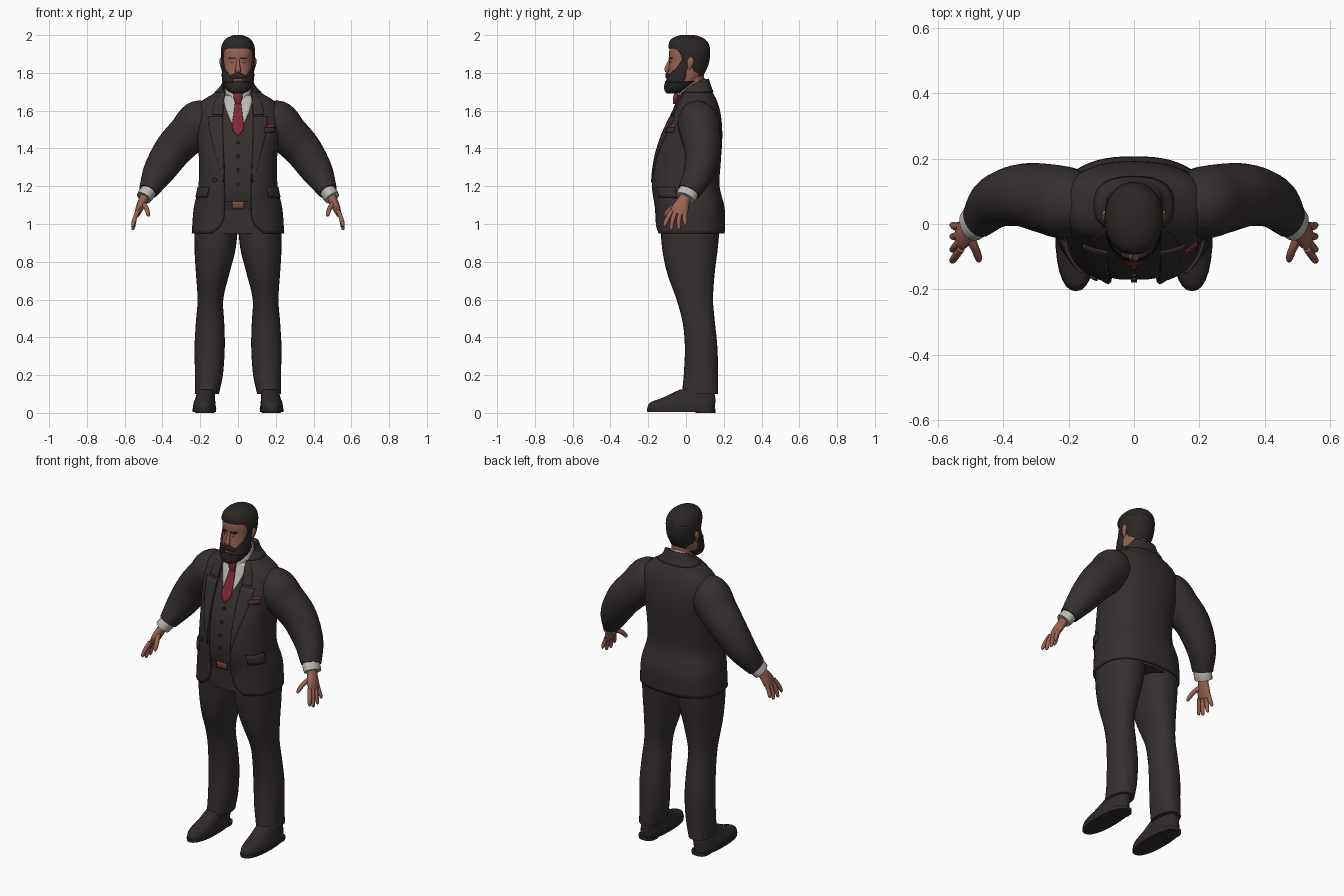
import bpy, bmesh, math
from mathutils import Vector


def material(name, rgb):
    m = bpy.data.materials.new(name)
    m.diffuse_color = (*rgb, 1)
    return m


SUIT = material("dark suit", (0.036, 0.028, 0.029))
SHOE = material("shoe leather", (0.030, 0.024, 0.024))
HAIR = material("hair", (0.024, 0.019, 0.019))
SKIN = material("skin", (0.32, 0.125, 0.085))
LIP = material("lips", (0.24, 0.08, 0.065))
SHIRT = material("shirt", (0.50, 0.49, 0.46))
TIE = material("red tie", (0.21, 0.02, 0.035))
BROWN = material("belt buckle", (0.20, 0.075, 0.05))
EYE = material("eye white", (0.45, 0.42, 0.40))


def at(rows, k):
    """Smooth interpolation of a table whose first column is the key."""
    i = 0
    while i < len(rows) - 2 and k > rows[i + 1][0]:
        i += 1
    a, b = rows[i], rows[i + 1]
    p, q = rows[max(i - 1, 0)], rows[min(i + 2, len(rows) - 1)]
    h = b[0] - a[0]
    s = min(max((k - a[0]) / h, 0), 1)
    out = []
    for j in range(1, len(a)):
        ma, mb = (b[j] - p[j]) / (b[0] - p[0]) * h, (q[j] - a[j]) / (q[0] - a[0]) * h
        out.append((2*s**3 - 3*s*s + 1) * a[j] + (s**3 - 2*s*s + s) * ma
                   + (3*s*s - 2*s**3) * b[j] + (s**3 - s*s) * mb)
    return out


def build(name, rings, mat, closed, solid=0.0, mirror=False):
    """Skin a list of point rings; closed rings also get end caps."""
    bm = bmesh.new()
    vs = [[bm.verts.new(p) for p in r] for r in rings]
    n = len(vs[0])
    for a, b in zip(vs, vs[1:]):
        for i in range(n if closed else n - 1):
            j = (i + 1) % n
            bm.faces.new((a[i], a[j], b[j], b[i]))
    if closed:
        bm.faces.new(vs[0][::-1])
        bm.faces.new(vs[-1])
        bmesh.ops.recalc_face_normals(bm, faces=bm.faces[:])
    me = bpy.data.meshes.new(name)
    bm.to_mesh(me)
    bm.free()
    ob = bpy.data.objects.new(name, me)
    bpy.context.collection.objects.link(ob)
    me.materials.append(mat)
    if solid:
        m = ob.modifiers.new("thickness", "SOLIDIFY")
        m.thickness, m.offset = solid, -1
    if mirror:
        ob.modifiers.new("mirror", "MIRROR").use_mirror_merge = False
    return ob


def loft(name, prof, mat, z0, z1, n=12, arc=None, inset=0, tilt=0, cx=False,
         power=2.5, seg=36, solid=0.01, mirror=False):
    """Stack of rounded sections; rows are z, half width, front y, back y (, centre x)."""
    rings = []
    for r in range(n + 1):
        z = z0 + (z1 - z0) * r / n
        v = at(prof, z)
        rx, ry = max(v[0] - inset, .003), max((v[2] - v[1]) / 2 - inset, .003)
        cy, x0 = (v[1] + v[2]) / 2, v[3] if cx else 0
        a, b = arc(z) if arc else (0, 360)
        ring = []
        for i in range(seg if not arc else seg + 1):
            t = math.radians(a + (b - a) * i / seg)
            s, c = math.sin(t), math.cos(t)
            dy = -math.copysign(abs(c) ** (2 / power), c) * ry
            ring.append((x0 + math.copysign(abs(s) ** (2 / power), s) * rx, cy + dy, z + tilt * dy))
        rings.append(ring)
    return build(name, rings, mat, not arc, solid if arc else 0, mirror)


def plate(name, prof, mat, rows, off, power=2.5, n=14, mirror=False, solid=0.008):
    """Thin panel laid on the front of a body; rows are z, left x, right x."""
    rings = []
    for r in range(n + 1):
        z = rows[0][0] + (rows[-1][0] - rows[0][0]) * r / n
        xa, xb = at(rows, z)
        rx, yf, yb = at(prof, z)[:3]
        ring = []
        for i in range(9):
            x = xa + (xb - xa) * i / 8
            d = (1 - min(abs(x / rx), .97) ** power) ** (1 / power)
            ring.append((x, (yf + yb) / 2 - (yb - yf) / 2 * d - off, z))
        rings.append(ring)
    return build(name, rings, mat, False, solid, mirror)


def tube(name, pts, mat, n=10, seg=16, mirror=True):
    """Limb along a path; points are x, y, z, radius along y, radius across."""
    rows = [(i, *p) for i, p in enumerate(pts)]
    samples = [at(rows, (len(pts) - 1) * i / n) for i in range(n + 1)]
    rings = []
    for i, s in enumerate(samples):
        t = Vector(samples[min(i + 1, n)][:3]) - Vector(samples[max(i - 1, 0)][:3])
        t.normalize()
        u = (Vector((0, 1, 0)) - t * t.y).normalized()
        v = t.cross(u)
        rings.append([Vector(s[:3]) + u * math.cos(k * math.tau / seg) * s[3]
                      + v * math.sin(k * math.tau / seg) * s[4] for k in range(seg)])
    return build(name, rings, mat, True, 0, mirror)


def table(rows):
    return lambda z: tuple(at(rows, z))


# Torso: vest core, open jacket, collar and lapels
TORSO = [(.95, .245, -.165, .205), (1.08, .235, -.168, .205), (1.2, .21, -.185, .178),
         (1.34, .207, -.172, .185), (1.45, .217, -.14, .192), (1.53, .225, -.105, .19),
         (1.6, .222, -.07, .18), (1.65, .195, -.05, .165), (1.69, .13, -.03, .145),
         (1.73, .088, 0, .127), (1.768, .072, .03, .115)]
OPEN = [(.95, 30), (1.0, 16), (1.1, 13), (1.2, 15), (1.34, 16.5), (1.45, 17), (1.6, 16),
        (1.65, 19), (1.69, 30), (1.73, 60), (1.768, 110)]


def opening(z):
    a = at(OPEN, z)[0]
    return a, 360 - a


vest = loft("vest", TORSO, SUIT, 1.12, 1.685, 24, inset=.014)
vest.data.materials.append(SHIRT)
for f in vest.data.polygons:
    f.material_index = int(f.center.z > 1.645)
loft("jacket", TORSO, SUIT, .95, 1.768, 40, opening, seg=60)
loft("jacket_collar", TORSO, SUIT, 1.70, 1.768, 6, opening, inset=-.006, solid=.008)
plate("lapel", TORSO, SUIT, [(1.22, .076, .08), (1.35, .078, .115), (1.5, .08, .152), (1.57, .08, .158)],
      .006, mirror=True)
plate("upper_lapel", TORSO, SUIT, [(1.58, .08, .138), (1.64, .078, .125), (1.7, .068, .09)],
      .006, mirror=True)
loft("pocket_flap", TORSO, SUIT, 1.14, 1.195, 3, lambda z: (42, 78), inset=-.008, seg=10, mirror=True)
loft("breast_pocket", TORSO, SUIT, 1.485, 1.51, 2, lambda z: (33, 56), inset=-.006, seg=8)
loft("pocket_square", TORSO, TIE, 1.51, 1.525, 2, lambda z: (34, 55), inset=-.004, seg=8)
plate("shirt_front", TORSO, SHIRT, [(1.47, -.004, .004), (1.55, -.04, .04), (1.62, -.068, .068),
      (1.68, -.078, .078)], -.009)
plate("tie", TORSO, TIE, [(1.47, -.003, .003), (1.505, -.03, .03), (1.58, -.024, .024),
      (1.66, -.014, .014)], .001)
tube("tie_knot", [(0, -.046, 1.69, .012, .024), (0, -.055, 1.67, .014, .024),
     (0, -.058, 1.635, .01, .013)], TIE, 5, mirror=False)
COLLAR = [(1.675, .074, -.045, .108), (1.735, .064, -.036, .1)]
loft("shirt_collar", COLLAR, SHIRT, 1.675, 1.735, 4, tilt=.55, power=2)

# Buttons on vest and jacket
for i in range(4):
    z = 1.21 + i * .075
    plate("vest_button", TORSO, SHOE, [(z - .008, -.004, .004), (z, -.009, .009), (z + .008, -.004, .004)],
          -.006, n=6)
plate("jacket_button", TORSO, SHOE, [(1.222, -.128, -.122), (1.234, -.137, -.113), (1.246, -.128, -.122)],
      .008, n=6)

# Trousers, belt and buckle
loft("trouser_seat", TORSO, SUIT, .95, 1.15, 8, inset=.03)
loft("belt", TORSO, SHOE, 1.075, 1.115, 3, inset=.022)
plate("buckle", TORSO, BROWN, [(1.08, -.032, .032), (1.118, -.032, .032)], -.012, n=3)
LEG = [(.1, .064, -.022, .17, .165), (.2, .074, -.012, .17, .154), (.35, .08, -.006, .166, .15),
       (.48, .075, -.018, .153, .148), (.6, .068, -.05, .143, .146), (.74, .089, -.1, .152, .134),
       (.86, .108, -.125, .167, .122), (.97, .115, -.135, .178, .116)]
loft("trouser_leg", LEG, SUIT, .1, .97, 28, cx=True, power=2.2, seg=28, mirror=True)

# Shoes with sole and heel
UPPER = [(.012, .06, -.2, .15, .178), (.03, .061, -.203, .153, .178), (.055, .057, -.19, .155, .177),
         (.08, .052, -.125, .155, .173), (.125, .045, -.03, .145, .168)]
loft("shoe", UPPER, SHOE, .012, .125, 12, cx=True, power=2.3, seg=28, mirror=True)
SOLE = [(.006, .062, -.205, .157, .178), (.022, .063, -.206, .157, .178)]
loft("sole", SOLE, SHOE, .006, .022, 1, cx=True, power=2.3, seg=28, mirror=True)
HEEL = [(0, .05, .05, .155, .176), (.02, .052, .045, .157, .176)]
loft("heel", HEEL, SHOE, 0, .02, 1, cx=True, seg=20, mirror=True)

# Sleeves, shirt cuffs and hands
tube("sleeve", [(.13, .05, 1.575, .07, .075), (.2, .062, 1.545, .108, .113), (.265, .077, 1.475, .107, .108),
     (.345, .088, 1.39, .096, .1), (.422, .068, 1.273, .08, .083), (.476, .016, 1.172, .062, .051)],
     SUIT, 24, 24)
tube("shirt_cuff", [(.466, .026, 1.19, .05, .04), (.484, .008, 1.16, .055, .044),
     (.499, -.004, 1.138, .052, .041)], SHIRT, 4, 20)
tube("palm", [(.488, .002, 1.16, .03, .025), (.505, -.014, 1.12, .034, .024), (.521, -.03, 1.085, .045, .021),
     (.534, -.042, 1.05, .042, .014)], SKIN, 8)
for i, (tip, z) in enumerate([(-.112, .985), (-.078, .968), (-.038, .97), (-.003, .992)]):
    y = -.076 + i * .024
    tube("finger", [(.53, y, 1.07, .012, .012), (.546, (y + tip) / 2 - .004, 1.03, .0125, .012),
         (.555, tip, z + .012, .01, .01), (.556, tip, z, .004, .004)], SKIN, 8, 10)
tube("thumb", [(.507, -.035, 1.11, .018, .014), (.486, -.075, 1.085, .013, .013),
     (.476, -.104, 1.055, .012, .011), (.474, -.114, 1.042, .005, .005)], SKIN, 8, 10)

# Neck and head
NECK = [(1.63, .058, -.03, .09), (1.8, .06, -.035, .095)]
loft("neck", NECK, SKIN, 1.63, 1.8, 4, power=2)
HEAD = [(1.705, .045, -.09, .0), (1.74, .066, -.097, .05), (1.79, .077, -.094, .09),
        (1.86, .08, -.088, .112), (1.92, .081, -.088, .116), (1.96, .067, -.072, .1),
        (1.985, .04, -.04, .07)]
loft("head", HEAD, SKIN, 1.705, 1.985, 24, power=2.2)
tube("nose", [(0, -.082, 1.872, .008, .008), (0, -.095, 1.84, .011, .01), (0, -.102, 1.815, .012, .017),
     (0, -.094, 1.802, .006, .012)], SKIN, 8, mirror=False)
tube("ear", [(.08, .015, 1.818, .007, .006), (.087, .02, 1.84, .014, .008), (.09, .025, 1.865, .018, .008),
     (.088, .026, 1.882, .008, .005)], SKIN, 8)

# Face details
plate("eye", HEAD, EYE, [(1.853, .026, .036), (1.858, .021, .042), (1.863, .026, .036)], .002, 2.2, 4, True, .004)
plate("iris", HEAD, HAIR, [(1.853, .029, .034), (1.863, .029, .034)], .004, 2.2, 2, True, .004)
plate("eyebrow", HEAD, HAIR, [(1.873, .016, .045), (1.882, .014, .052)], .005, 2.2, 2, True)
plate("lips", HEAD, LIP, [(1.757, -.012, .012), (1.766, -.024, .024), (1.776, -.012, .012)], .007, 2.2, 6)
plate("moustache", HEAD, HAIR, [(1.772, -.046, .046), (1.785, -.04, .04), (1.8, -.018, .018)], .014, 2.2, 6, solid=.014)

# Hair and beard
HAIRCUT = [(1.78, .068, -.08, .088), (1.83, .083, -.09, .114), (1.87, .088, -.092, .125),
           (1.92, .09, -.092, .128), (1.95, .085, -.092, .122), (1.975, .07, -.082, .105),
           (1.99, .05, -.06, .08), (2.0, .022, -.03, .045)]
HAIRLINE = [(1.78, 118), (1.83, 100), (1.86, 78), (1.915, 62), (1.93, 45)]


def hairline(z):
    a = at(HAIRLINE, z)[0]
    return a, 360 - a


loft("hair_sides", HAIRCUT, HAIR, 1.78, 1.93, 14, hairline, power=2.2, solid=.012)
loft("hair_top", HAIRCUT, HAIR, 1.928, 2.0, 12, power=2.2)
BEARD = [(1.69, .028, -.1, -.03), (1.705, .055, -.113, .0), (1.735, .076, -.115, .04),
         (1.765, .085, -.108, .075), (1.81, .086, -.102, .1), (1.88, .087, -.094, .12)]
loft("beard", BEARD, HAIR, 1.69, 1.757, 10, power=2.2)
loft("cheek_beard", BEARD, HAIR, 1.75, 1.88, 12,
     table([(1.75, 14, 94), (1.78, 24, 94), (1.8, 42, 92), (1.83, 62, 92), (1.88, 76, 92)]),
     power=2.2, seg=16, solid=.014, mirror=True)

# Smooth shading with sharp edges kept
for ob in bpy.context.scene.objects:
    ob.select_set(True)
    bpy.context.view_layer.objects.active = ob
bpy.ops.object.shade_smooth_by_angle(angle=math.radians(45))
